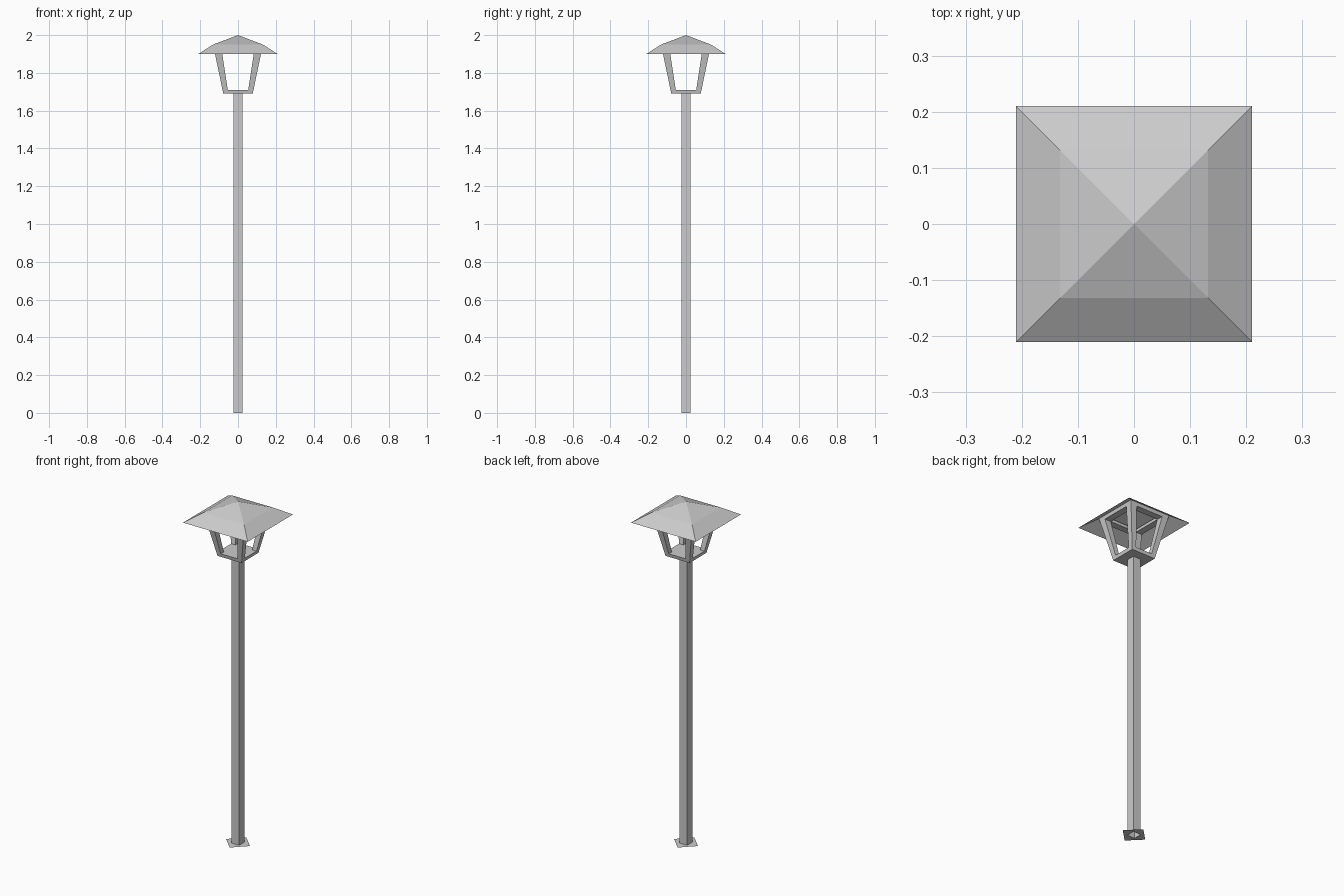
import bpy, bmesh
from math import cos, sin, pi

if "Cube" in bpy.data.objects:
    bpy.data.objects.remove(bpy.data.objects["Cube"])


def square(bm, half, z, turn=pi / 4):
    """Square ring of four vertices; corners on the diagonals by default."""
    r = half * 2 ** 0.5
    return [bm.verts.new((r * cos(turn + i * pi / 2), r * sin(turn + i * pi / 2), z))
            for i in range(4)]


def bridge(bm, a, b):
    for i in range(4):
        j = (i + 1) % 4
        bm.faces.new((a[i], a[j], b[j], b[i]))


def finish(bm, name):
    bmesh.ops.recalc_face_normals(bm, faces=bm.faces)
    mesh = bpy.data.meshes.new(name)
    bm.to_mesh(mesh)
    bm.free()
    obj = bpy.data.objects.new(name, mesh)
    bpy.context.collection.objects.link(obj)
    return obj


def frustum(name, half0, z0, half1, z1, inner0=None, inner1=None):
    """Tapered square block, or a square band when inner sizes are given."""
    bm = bmesh.new()
    a, b = square(bm, half0, z0), square(bm, half1, z1)
    bridge(bm, a, b)
    if inner0 is None:
        bm.faces.new(a[::-1])
        bm.faces.new(b)
    else:
        c, d = square(bm, inner0, z0), square(bm, inner1, z1)
        bridge(bm, b, d)
        bridge(bm, d, c)
        bridge(bm, c, a)
    return finish(bm, name)


BOTTOM, TOP = 1.69, 1.95


def outer(z):
    return 0.078 + (0.132 - 0.078) * (z - BOTTOM) / (TOP - BOTTOM)


def inner(z):
    return 0.051 + (0.091 - 0.051) * (z - BOTTOM) / (TOP - BOTTOM)


# hollow pole, open at the foot
bm = bmesh.new()
bridge(bm, square(bm, 0.025, 0), square(bm, 0.025, BOTTOM))
finish(bm, "pole")

# flat foot plate turned 45 degrees, with the pole opening left in it
bm = bmesh.new()
plate = square(bm, 0.055, 0, 0)
hole = square(bm, 0.025, 0)
for i in range(4):
    j = (i + 1) % 4
    bm.faces.new((plate[i], plate[j], hole[i]))
    bm.faces.new((plate[j], hole[j], hole[i]))
finish(bm, "foot_plate")

# lantern floor
frustum("lantern_floor", outer(BOTTOM), BOTTOM, outer(1.71), 1.71)

# leaning corner posts
for sx in (-1, 1):
    for sy in (-1, 1):
        bm = bmesh.new()
        rings = []
        for z in (1.71, TOP):
            o, n = outer(z), inner(z)
            rings.append([bm.verts.new((sx * x, sy * y, z))
                          for x, y in ((n, n), (o, n), (o, o), (n, o))])
        bridge(bm, *rings)
        finish(bm, "corner_post")

# top rail under the roof
frustum("top_rail", outer(1.93), 1.93, outer(TOP), TOP, inner(1.93), inner(TOP))

# two-pitch sheet roof with a wide skirt
bm = bmesh.new()
eave, bend = square(bm, 0.21, 1.90), square(bm, 0.132, TOP)
bridge(bm, eave, bend)
apex = bm.verts.new((0, 0, 2.0))
for i in range(4):
    bm.faces.new((bend[i], bend[(i + 1) % 4], apex))
finish(bm, "roof")
